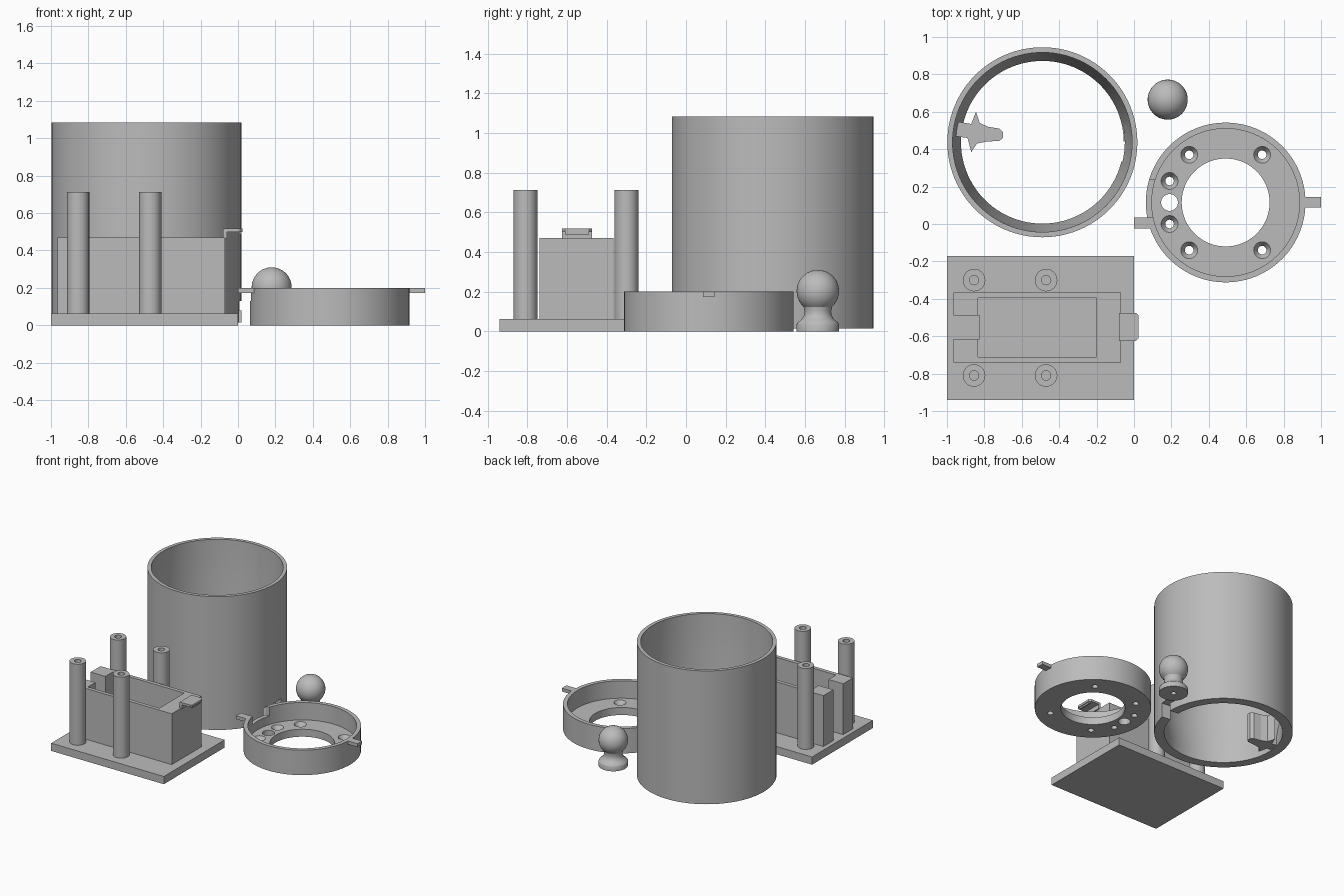
import bpy, bmesh, math
from mathutils import Matrix, Vector

cube = bpy.data.objects.get("Cube")
if cube:
    bpy.data.objects.remove(cube, do_unlink=True)

GREY = (0.5, 0.5, 0.5, 1)
grey = bpy.data.materials.new("plain grey")
grey.use_nodes = True
grey.diffuse_color = GREY
grey.node_tree.nodes["Principled BSDF"].inputs["Base Color"].default_value = GREY


def finish(name, bm):
    bmesh.ops.recalc_face_normals(bm, faces=bm.faces)
    mesh = bpy.data.meshes.new(name)
    bm.to_mesh(mesh)
    bm.free()
    mesh.materials.append(grey)
    obj = bpy.data.objects.new(name, mesh)
    bpy.context.collection.objects.link(obj)
    return obj


def box(name, x0, x1, y0, y1, z0, z1, turn=None):
    bm = bmesh.new()
    bmesh.ops.create_cube(bm, size=1)
    for v in bm.verts:
        v.co = Vector((x0 + (v.co.x + .5) * (x1 - x0),
                       y0 + (v.co.y + .5) * (y1 - y0),
                       z0 + (v.co.z + .5) * (z1 - z0)))
    if turn is not None:
        bm.transform(turn)
    return finish(name, bm)


def rod(name, x, y, z0, z1, r0, r1=None, sides=40):
    bm = bmesh.new()
    bmesh.ops.create_cone(bm, cap_ends=True, segments=sides, radius1=r0,
                          radius2=r0 if r1 is None else r1, depth=z1 - z0,
                          matrix=Matrix.Translation((x, y, (z0 + z1) / 2)))
    return finish(name, bm)


def lathe(name, x, y, profile, closed=True, sides=96):
    bm = bmesh.new()
    vs = [bm.verts.new((r, 0, z)) for r, z in profile]
    pairs = list(zip(vs, vs[1:] + vs[:1])) if closed else list(zip(vs, vs[1:]))
    es = [bm.edges.new(p) for p in pairs]
    bmesh.ops.spin(bm, geom=vs + es, cent=(0, 0, 0), axis=(0, 0, 1),
                   angle=math.tau, steps=sides, use_merge=True)
    bmesh.ops.remove_doubles(bm, verts=bm.verts, dist=1e-5)
    bm.transform(Matrix.Translation((x, y, 0)))
    return finish(name, bm)


def prism(name, points, z0, z1):
    bm = bmesh.new()
    face = bm.faces.new([bm.verts.new((x, y, z0)) for x, y in points])
    out = bmesh.ops.extrude_face_region(bm, geom=[face])
    bmesh.ops.translate(bm, vec=(0, 0, z1 - z0),
                        verts=[g for g in out["geom"] if isinstance(g, bmesh.types.BMVert)])
    return finish(name, bm)


def cut(obj, *cutters):
    bpy.context.view_layer.objects.active = obj
    for c in cutters:
        c.hide_render = True
        mod = obj.modifiers.new("cut", "BOOLEAN")
        mod.operation, mod.solver, mod.object = "DIFFERENCE", "EXACT", c
        bpy.ops.object.modifier_apply(modifier=mod.name)
        bpy.data.objects.remove(c, do_unlink=True)


def smooth(obj):
    bpy.ops.object.select_all(action="DESELECT")
    obj.select_set(True)
    bpy.context.view_layer.objects.active = obj
    bpy.ops.object.shade_smooth_by_angle(angle=math.radians(30))


# Tall tube with a thicker foot and two bayonet slots
TX, TY = -.49, .437
tube = lathe("tube", TX, TY, [(.435, .015), (.508, .015), (.508, 1.085),
                              (.48, 1.085), (.474, .3), (.435, .1)])


def slot(a0, a1, z0, z1):
    mid, half = math.radians((a0 + a1) / 2), .47 * math.radians(a1 - a0) / 2
    turn = Matrix.Translation((TX, TY, 0)) @ Matrix.Rotation(mid, 4, "Z")
    return box("slot_cutter", .4, .55, -half, half, z0, z1, turn)


cut(tube, slot(188, 201, -.1, .13), slot(174, 189, .08, .13),
    slot(-13, 0, -.1, .13), slot(-1, 11, .08, .13))
smooth(tube)

# Latch finger inside the tube
prism("latch_finger", [(-.96, .55), (-.87, .535), (-.845, .6), (-.825, .54), (-.78, .52),
                       (-.72, .51), (-.7, .49), (-.7, .46), (-.72, .445), (-.79, .44),
                       (-.84, .43), (-.87, .385), (-.89, .46), (-.96, .47)], .02, .24)

# Base plate
box("base_plate", -1, 0, -.94, -.17, 0, .062)

# Open-topped holder with a slot at one end
holder = box("holder", -.965, -.07, -.74, -.365, .05, .47)
cut(holder, box("pocket_cutter", -.835, -.2, -.71, -.395, .08, .6),
    box("end_slot_cutter", -1.1, -.825, -.615, -.49, .062, .6))

# Catch on top of the holder
prism("catch_plate", [(-.08, -.625), (.01, -.625), (.025, -.61), (.025, -.49),
                      (.01, -.475), (-.08, -.475)], .5, .518)
box("catch_foot", -.08, -.06, -.625, -.475, .465, .505)
box("catch_lip", .005, .018, -.61, -.49, .488, .502)

# Hollow screw posts
for i, (x, y) in enumerate([(x, y) for x in (-.855, -.47) for y in (-.81, -.3)]):
    post = rod(f"screw_post_{i + 1}", x, y, .05, .712, .06)
    cut(post, rod("bore_cutter", x, y, .2, .8, .025, sides=24))
    smooth(post)

# Shallow end cap with countersunk holes
CX, CY = .49, .115
cap = lathe("end_cap", CX, CY, [(.235, 0), (.427, 0), (.427, .2), (.395, .2),
                                (.395, .06), (.235, .06)])
holes = [(CX + sx * .195, CY + sy * .255) for sx in (-1, 1) for sy in (-1, 1)]
holes += [(.19, 0), (.19, .23)]
for x, y in holes:
    cut(cap, rod("hole_cutter", x, y, -.1, .15, .023, sides=24),
        rod("sink_cutter", x, y, .025, .066, .022, .049, sides=32))
cut(cap, rod("wire_hole_cutter", .19, CY, -.1, .15, .045),
    box("rim_notch_cutter", 0, .16, .035, .235, .13, .3))
smooth(cap)

# Bayonet tabs of the cap
box("cap_tab_left", .9, 1, .087, .145, .173, .2)
box("cap_tab_right", 0, .1, -.025, .035, .173, .2)

# Ball knob on a waisted foot
profile = [(0, .06), (.02, .06), (.02, 0), (.107, 0), (.107, .035), (.102, .045),
           (.082, .06), (.07, .08), (.067, .1)]
for i in range(15):
    a = math.radians(-48 + 138 * i / 14)
    profile.append((.107 * math.cos(a) if i < 14 else 0, .203 + .107 * math.sin(a)))
smooth(lathe("ball_knob", .18, .665, profile, closed=False, sides=64))
